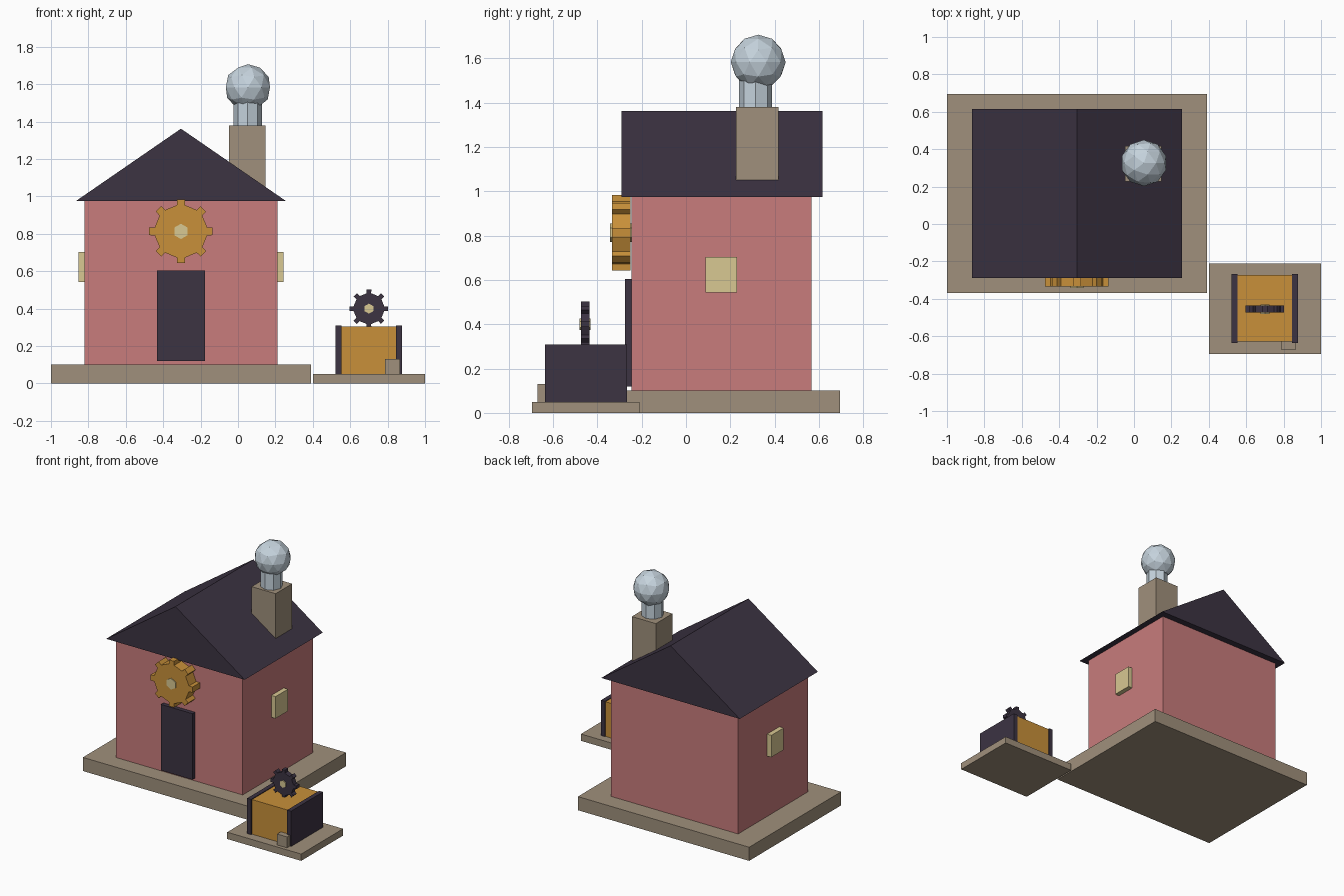
import bpy
import bmesh
from math import pi, sin, cos

if "Cube" in bpy.data.objects:
    bpy.data.objects.remove(bpy.data.objects["Cube"])


def material(name, rgb):
    m = bpy.data.materials.new(name)
    m.diffuse_color = (*rgb, 1)
    m.use_nodes = True
    m.node_tree.nodes["Principled BSDF"].inputs["Base Color"].default_value = m.diffuse_color
    return m


PINK = material("pink_wall", (0.58, 0.20, 0.20))
DARK = material("dark_slate", (0.045, 0.033, 0.055))
STONE = material("stone", (0.35, 0.28, 0.20))
ORANGE = material("orange", (0.58, 0.28, 0.042))
CREAM = material("cream", (0.69, 0.58, 0.29))
SMOKE = material("smoke", (0.56, 0.65, 0.72))


def finish(name, bm, mat):
    bmesh.ops.recalc_face_normals(bm, faces=bm.faces)
    me = bpy.data.meshes.new(name)
    bm.to_mesh(me)
    bm.free()
    me.materials.append(mat)
    ob = bpy.data.objects.new(name, me)
    bpy.context.collection.objects.link(ob)
    return ob


def box(name, x, y, z, mat):
    """Box from (min, max) ranges."""
    bm = bmesh.new()
    bmesh.ops.create_cube(bm, size=1)
    for v in bm.verts:
        v.co = [(r[0] + r[1]) / 2 + c * (r[1] - r[0]) for c, r in zip(v.co, (x, y, z))]
    return finish(name, bm, mat)


def prism(name, pts, y0, y1, mat):
    """Profile in x, z extruded along y."""
    bm = bmesh.new()
    face = bm.faces.new([bm.verts.new((x, y0, z)) for x, z in pts])
    ext = bmesh.ops.extrude_face_region(bm, geom=[face], use_keep_orig=True)
    new = [g for g in ext["geom"] if isinstance(g, bmesh.types.BMVert)]
    bmesh.ops.translate(bm, verts=new, vec=(0, y1 - y0, 0))
    return finish(name, bm, mat)


def gear(name, cx, cz, root, tip, hub, y0, y1, mat):
    """Eight-toothed wheel with a hexagonal hub."""
    pts = []
    for i in range(8):
        a = i * pi / 4
        for da, r in ((-0.15, root), (-0.12, tip), (0.12, tip), (0.15, root)):
            pts.append((cx + r * cos(a + da), cz + r * sin(a + da)))
    prism(name, pts, y0, y1, mat)
    hexagon = [(cx + hub * sin(i * pi / 3), cz + hub * cos(i * pi / 3)) for i in range(6)]
    prism(name + "_hub", hexagon, y0 - 0.007, y1 + 0.005, CREAM)


# House: plinth, walls, roof, door, side windows
box("house_base", (-1, 0.39), (-0.37, 0.696), (0, 0.10), STONE)
box("house_walls", (-0.82, 0.21), (-0.245, 0.567), (0.10, 0.98), PINK)
prism("roof", [(-0.867, 0.975), (0.257, 0.975), (-0.305, 1.362)], -0.29, 0.615, DARK)
box("door", (-0.433, -0.177), (-0.275, -0.24), (0.12, 0.604), DARK)
for side, x in (("left", (-0.854, -0.815)), ("right", (0.205, 0.244))):
    box(side + "_window", x, (0.087, 0.231), (0.543, 0.704), CREAM)
gear("wall_gear", -0.305, 0.813, 0.142, 0.171, 0.041, -0.335, -0.25, ORANGE)

# Chimney with smoke column and puff
box("chimney", (-0.048, 0.147), (0.226, 0.418), (1.0, 1.38), STONE)
bm = bmesh.new()
bmesh.ops.create_cone(bm, cap_ends=True, segments=8, radius1=0.075, radius2=0.075, depth=0.16)
bmesh.ops.translate(bm, verts=bm.verts, vec=(0.052, 0.314, 1.455))
finish("smoke_column", bm, SMOKE)
bm = bmesh.new()
bmesh.ops.create_icosphere(bm, subdivisions=2, radius=0.124)
bmesh.ops.translate(bm, verts=bm.verts, vec=(0.053, 0.326, 1.583))
finish("smoke_puff", bm, SMOKE)

# Small crate beside the house
box("crate_base", (0.40, 1.0), (-0.696, -0.21), (0, 0.05), STONE)
box("crate_body", (0.54, 0.86), (-0.627, -0.273), (0.05, 0.304), ORANGE)
for side, x in (("left", (0.521, 0.553)), ("right", (0.845, 0.877))):
    box("crate_panel_" + side, x, (-0.637, -0.267), (0.05, 0.309), DARK)
box("crate_block", (0.786, 0.867), (-0.670, -0.59), (0.05, 0.13), STONE)
gear("crate_gear", 0.70, 0.40, 0.083, 0.104, 0.027, -0.474, -0.436, DARK)
